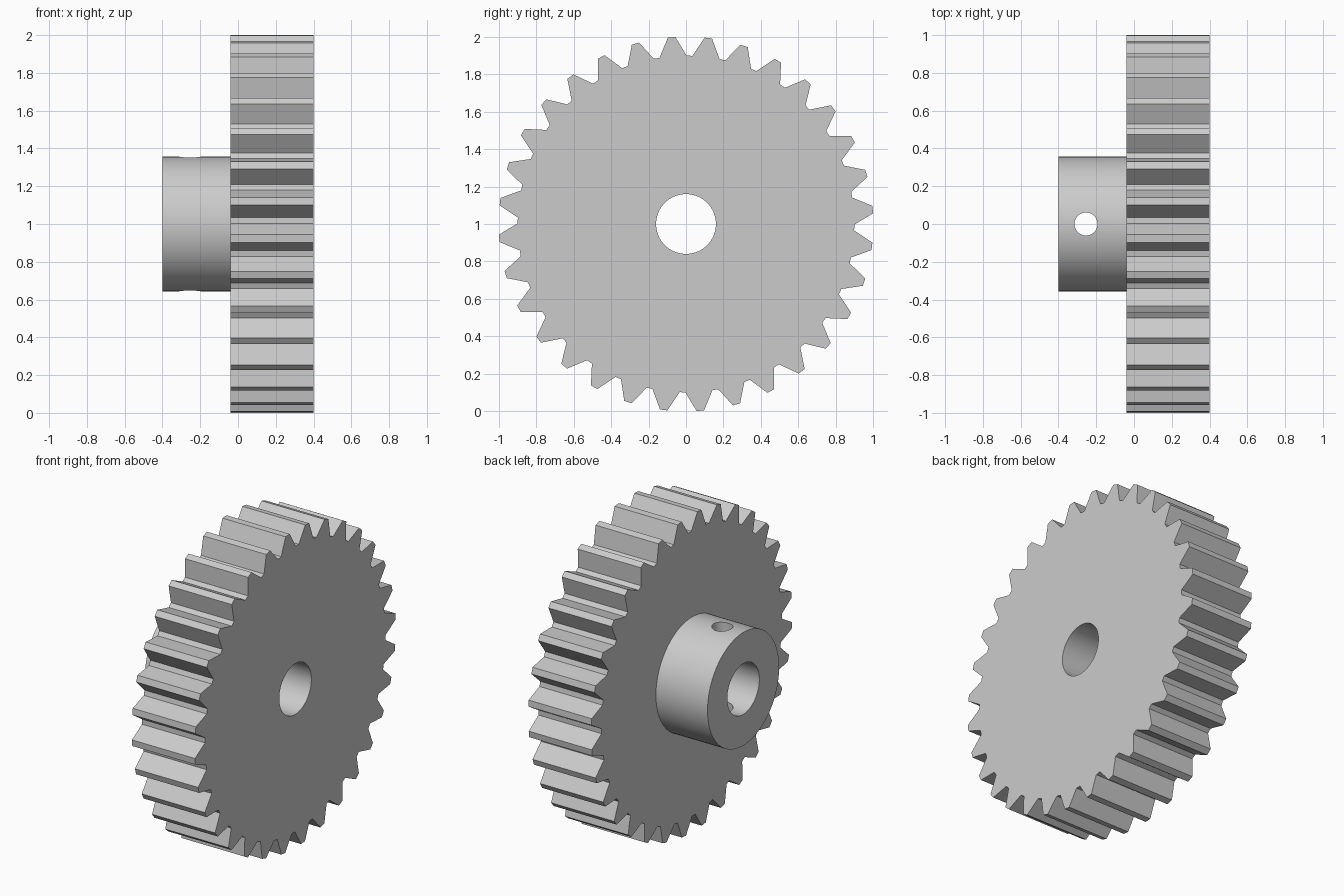
import bpy
import bmesh
from math import cos, sin, radians
from mathutils import Matrix, Vector

cube = bpy.data.objects.get("Cube")
if cube:
    bpy.data.objects.remove(cube)

TEETH = 32
PITCH = 360 / TEETH
PHASE = 4.4                        # angle of the first tooth, from +y
TIP_R, ROOT_R = 1.0015, 0.9
TIP_HALF, ROOT_HALF = 1.15, 1.0    # half widths of tooth tip and root, degrees
FACE_X0, FACE_X1 = -0.04, 0.4
HUB_X, HUB_R = -0.4, 0.357
BORE_R = 0.16
SCREW_X, SCREW_R = -0.254, 0.061
CENTRE_Z = 1.0

steel = bpy.data.materials.new("grey steel")
steel.use_nodes = True
colour = (0.6, 0.6, 0.6, 1)
steel.diffuse_color = colour
steel.node_tree.nodes["Principled BSDF"].inputs["Base Color"].default_value = colour


def make_object(name, bm):
    bmesh.ops.recalc_face_normals(bm, faces=bm.faces)
    mesh = bpy.data.meshes.new(name)
    bm.to_mesh(mesh)
    bm.free()
    mesh.materials.append(steel)
    obj = bpy.data.objects.new(name, mesh)
    bpy.context.collection.objects.link(obj)
    return obj


def cylinder(name, radius, length, centre, axis, sides):
    bm = bmesh.new()
    turn = Vector((0, 0, 1)).rotation_difference(Vector(axis)).to_matrix().to_4x4()
    bmesh.ops.create_cone(bm, cap_ends=True, segments=sides, radius1=radius,
                          radius2=radius, depth=length,
                          matrix=Matrix.Translation(centre) @ turn)
    return make_object(name, bm)


def combine(target, tool, operation):
    """Apply a boolean to the target and discard the tool."""
    mod = target.modifiers.new(operation.lower(), "BOOLEAN")
    mod.operation = operation
    mod.solver = "EXACT"
    mod.object = tool
    bpy.context.view_layer.update()
    evaluated = target.evaluated_get(bpy.context.evaluated_depsgraph_get())
    result = bpy.data.meshes.new_from_object(evaluated)
    target.modifiers.clear()
    target.data = result
    bpy.data.objects.remove(tool)


# Toothed wheel: tip and root flats joined by straight flanks, extruded along x
bm = bmesh.new()
outline = []
for tooth in range(TEETH):
    tip = PHASE + tooth * PITCH
    root = tip + PITCH / 2
    for radius, angle in ((TIP_R, tip - TIP_HALF), (TIP_R, tip + TIP_HALF),
                          (ROOT_R, root - ROOT_HALF), (ROOT_R, root + ROOT_HALF)):
        a = radians(angle)
        outline.append(bm.verts.new((FACE_X0, radius * cos(a),
                                     CENTRE_Z + radius * sin(a))))
side = bm.faces.new(outline)
extruded = bmesh.ops.extrude_face_region(bm, geom=[side], use_keep_orig=True)
moved = [v for v in extruded["geom"] if isinstance(v, bmesh.types.BMVert)]
bmesh.ops.translate(bm, verts=moved, vec=(FACE_X1 - FACE_X0, 0, 0))
gear = make_object("gear_with_hub", bm)

# Hub, sunk a little into the wheel so the two merge
hub_end = FACE_X0 + 0.1
hub = cylinder("hub", HUB_R, hub_end - HUB_X,
               ((HUB_X + hub_end) / 2, 0, CENTRE_Z), (1, 0, 0), 96)
combine(gear, hub, "UNION")

# Shaft bore along x, then the set screw hole straight down through the hub
bore = cylinder("bore_cutter", BORE_R, 2, (0, 0, CENTRE_Z), (1, 0, 0), 64)
combine(gear, bore, "DIFFERENCE")
screw = cylinder("screw_cutter", SCREW_R, 1, (SCREW_X, 0, CENTRE_Z), (0, 0, 1), 40)
combine(gear, screw, "DIFFERENCE")

# Smooth round walls, crisp teeth and rims
bpy.ops.object.select_all(action="DESELECT")
gear.select_set(True)
bpy.context.view_layer.objects.active = gear
bpy.ops.object.shade_smooth_by_angle(angle=radians(15))
